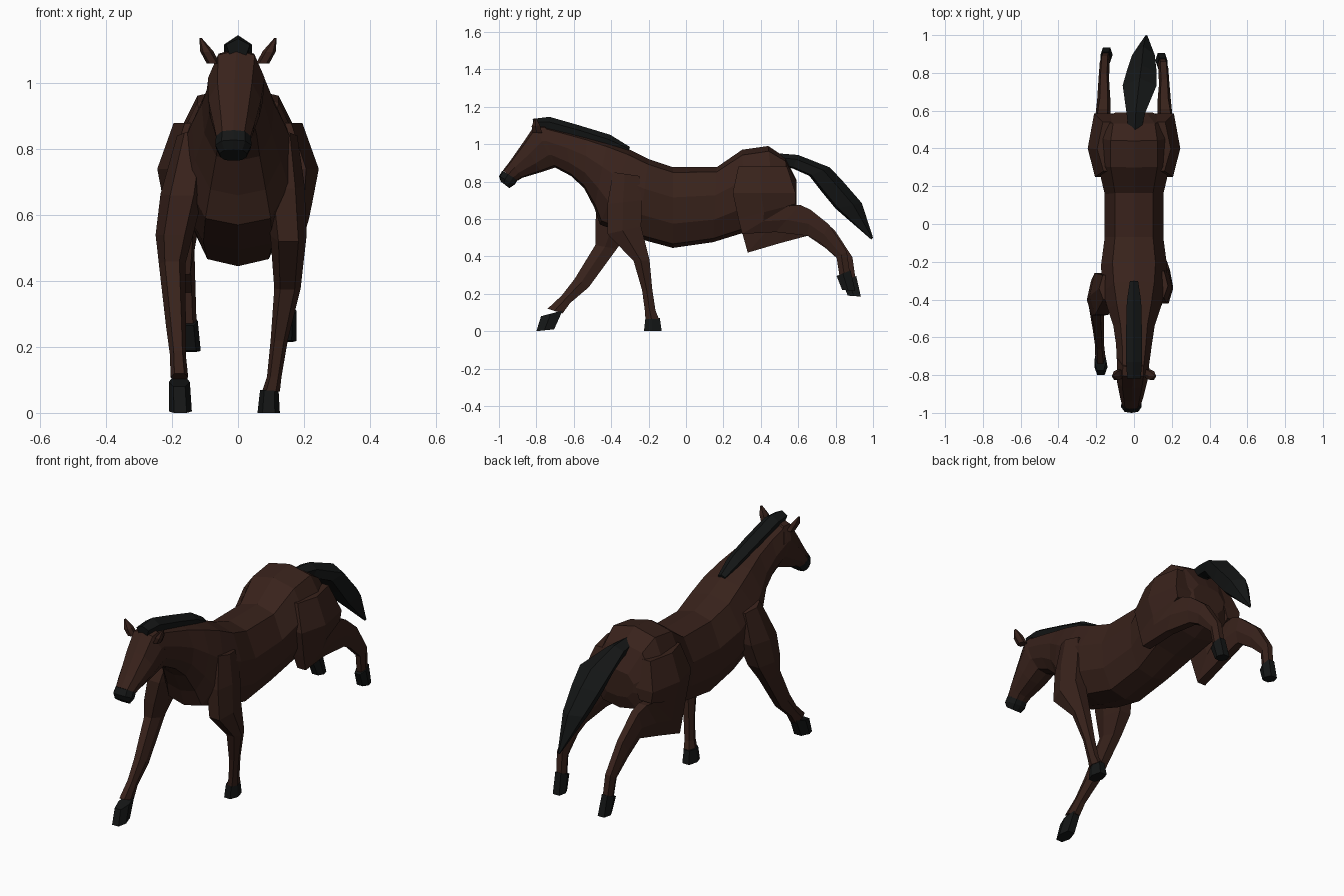
import bpy, bmesh
from mathutils import Vector


def material(name, rgb):
    m = bpy.data.materials.new(name)
    m.diffuse_color = (*rgb, 1)
    return m


COAT = material("bay_coat", (0.04, 0.016, 0.011))
BLACK = material("black_hair", (0.007, 0.008, 0.008))

# Half cross-sections (across, along) from first edge to second edge; mirrored into full rings
BARREL = [(0, 1), (.65, .87), (1, .25), (.93, -.4), (.6, -.9), (0, -1)]
LIMB = [(.55, 1), (1, .1), (.6, -1)]
BLADE = [(0, 1), (1, .35), (.7, -.8), (0, -1)]


def loft(name, half, rows, mat):
    """Each row: x centre, half width, (y, z) of first edge, (y, z) of second edge."""
    ring = half + [(-u, v) for u, v in reversed(half) if u]
    bm = bmesh.new()
    loops = []
    for x, w, a, b in rows:
        a, b = Vector((x, *a)), Vector((x, *b))
        mid, arm = (a + b) / 2, (a - b) / 2
        loops.append([bm.verts.new(mid + arm * v + Vector((u * w, 0, 0))) for u, v in ring])
    n = len(ring)
    for p, q in zip(loops, loops[1:]):
        for i in range(n):
            bm.faces.new((p[i], p[(i + 1) % n], q[(i + 1) % n], q[i]))
    bm.faces.new(loops[0])
    bm.faces.new(loops[-1])
    bmesh.ops.recalc_face_normals(bm, faces=bm.faces)
    me = bpy.data.meshes.new(name)
    bm.to_mesh(me)
    bm.free()
    me.materials.append(mat)
    ob = bpy.data.objects.new(name, me)
    bpy.context.collection.objects.link(ob)
    return ob


# Rump, barrel, chest and neck in one skin
loft("body", BARREL, [
    (0, .10, (.59, .81), (.59, .67)),
    (0, .17, (.53, .93), (.57, .60)),
    (0, .19, (.44, .99), (.48, .56)),
    (0, .19, (.30, .97), (.32, .53)),
    (0, .155, (.165, .877), (.145, .476)),
    (0, .155, (-.07, .877), (-.07, .445)),
    (0, .175, (-.20, .92), (-.255, .495)),
    (0, .165, (-.30, .97), (-.46, .57)),
    (0, .14, (-.42, 1.01), (-.49, .66)),
    (0, .11, (-.53, 1.04), (-.545, .765)),
    (0, .095, (-.65, 1.07), (-.615, .83)),
    (-.005, .085, (-.77, 1.10), (-.70, .875)),
], COAT)

# Head and muzzle
loft("head", BARREL, [
    (-.005, .083, (-.76, 1.105), (-.63, .87)),
    (-.005, .086, (-.81, 1.10), (-.70, .875)),
    (-.01, .08, (-.87, 1.01), (-.775, .85)),
    (-.012, .062, (-.94, .91), (-.875, .82)),
    (-.014, .052, (-.98, .858), (-.90, .805)),
], COAT)
loft("muzzle", BARREL, [
    (-.014, .053, (-.982, .858), (-.90, .808)),
    (-.014, .055, (-1.0, .828), (-.915, .785)),
    (-.014, .042, (-.99, .80), (-.945, .765)),
], BLACK)

# Ears
for side, s in (("left", -1), ("right", 1)):
    loft(side + "_ear", LIMB, [
        (s * .075, .02, (-.82, 1.06), (-.77, 1.06)),
        (s * .095, .02, (-.825, 1.095), (-.78, 1.10)),
        (s * .113, .004, (-.81, 1.135), (-.80, 1.137)),
    ], COAT)

# Mane and tail
loft("mane", BLADE, [
    (0, .036, (-.82, 1.135), (-.81, 1.08)),
    (0, .042, (-.73, 1.146), (-.73, 1.06)),
    (0, .042, (-.57, 1.10), (-.57, 1.02)),
    (0, .038, (-.405, 1.05), (-.42, .97)),
    (0, .022, (-.30, .985), (-.31, .95)),
], BLACK)
loft("tail", BLADE, [
    (.005, .035, (.50, .95), (.51, .88)),
    (.01, .05, (.60, .942), (.57, .87)),
    (.03, .09, (.77, .875), (.66, .83)),
    (.04, .08, (.84, .80), (.73, .74)),
    (.05, .06, (.94, .685), (.80, .655)),
    (.065, .006, (1.0, .50), (.99, .49)),
], BLACK)

# Front legs: left reaching forward, right planted
loft("left_front_leg", LIMB, [
    (-.135, .05, (-.40, .85), (-.27, .83)),
    (-.17, .065, (-.48, .66), (-.26, .67)),
    (-.193, .057, (-.485, .54), (-.30, .54)),
    (-.20, .04, (-.485, .46), (-.37, .44)),
    (-.188, .03, (-.595, .28), (-.52, .235)),
    (-.182, .024, (-.665, .19), (-.62, .15)),
    (-.178, .027, (-.74, .12), (-.66, .095)),
], COAT)
loft("left_front_hoof", LIMB, [
    (-.178, .032, (-.775, .08), (-.66, .11)),
    (-.175, .035, (-.80, 0), (-.705, .01)),
], BLACK)
loft("right_front_leg", LIMB, [
    (.13, .05, (-.39, .85), (-.25, .83)),
    (.14, .062, (-.42, .68), (-.235, .70)),
    (.153, .055, (-.42, .52), (-.24, .56)),
    (.15, .04, (-.28, .375), (-.195, .38)),
    (.125, .026, (-.235, .22), (-.18, .22)),
    (.11, .022, (-.22, .11), (-.163, .11)),
    (.10, .027, (-.217, .065), (-.145, .065)),
], COAT)
loft("right_front_hoof", LIMB, [
    (.095, .028, (-.217, .07), (-.14, .07)),
    (.093, .034, (-.225, 0), (-.13, 0)),
], BLACK)

# Hind legs kicking back; the right one is folded a little tighter
for side, s, stifle, gaskin, dy, dz in (
        ("left", -1, (.33, .42), (.50, .47), 0, 0),
        ("right", 1, (.30, .52), (.48, .53), -.03, .03)):
    loft(side + "_hind_leg", LIMB, [
        (s * .12, .075, (.28, .88), (.54, .88)),
        (s * .16, .085, (.25, .74), (.585, .74)),
        (s * .165, .06, (.28, .60), (.585, .68)),
        (s * .17, .045, stifle, (.55, .67)),
        (s * .165, .042, gaskin, (.61, .675)),
        (s * .16, .035, (.65, .51), (.665, .65)),
        (s * .16, .028, (.745 + dy, .445 + dz), (.795 + dy, .54 + dz)),
        (s * .155, .026, (.835 + dy, .365 + dz), (.89 + dy, .395 + dz)),
        (s * .15, .024, (.85 + dy, .27 + dz), (.905 + dy, .29 + dz)),
    ], COAT)
    loft(side + "_hind_hoof", LIMB, [
        (s * .15, .028, (.835 + dy, .265 + dz), (.91 + dy, .295 + dz)),
        (s * .145, .032, (.865 + dy, .19 + dz), (.935 + dy, .185 + dz)),
    ], BLACK)
